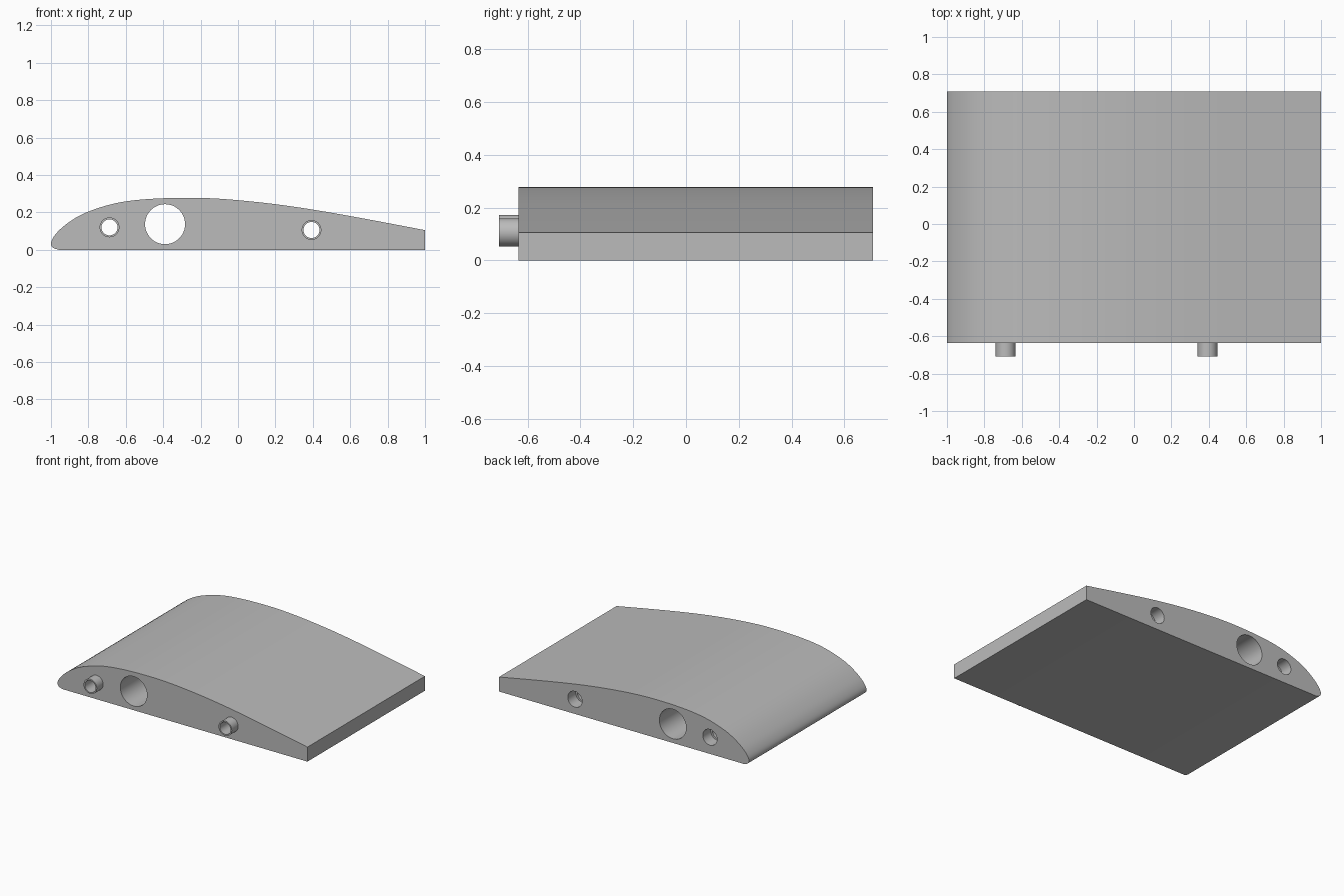
import bpy, bmesh, math
from mathutils import Vector

if "Cube" in bpy.data.objects:
    bpy.data.objects.remove(bpy.data.objects["Cube"])

FRONT, BACK, PEG_TIP = -0.635, 0.708, -0.708
BORE, PEG_R, SOCKET_R, SOCKET_DEPTH = 0.043, 0.053, 0.057, 0.09
PEGS = [("front_peg", -0.687, 0.12), ("rear_peg", 0.393, 0.106)]

grey = bpy.data.materials.new("plain_grey")
grey.use_nodes = True
grey.diffuse_color = (0.5, 0.5, 0.5, 1)
grey.node_tree.nodes["Principled BSDF"].inputs["Base Color"].default_value = (0.5, 0.5, 0.5, 1)


def make_object(name, bm):
    bmesh.ops.recalc_face_normals(bm, faces=bm.faces)
    mesh = bpy.data.meshes.new(name)
    bm.to_mesh(mesh)
    bm.free()
    mesh.materials.append(grey)
    obj = bpy.data.objects.new(name, mesh)
    bpy.context.collection.objects.link(obj)
    return obj


def prism(name, outline, y0, y1):
    """Extrude an x-z outline along y."""
    bm = bmesh.new()
    face = bm.faces.new([bm.verts.new((x, y0, z)) for x, z in outline])
    ext = bmesh.ops.extrude_face_region(bm, geom=[face], use_keep_orig=True)
    verts = [v for v in ext["geom"] if isinstance(v, bmesh.types.BMVert)]
    bmesh.ops.translate(bm, verts=verts, vec=(0, y1 - y0, 0))
    return make_object(name, bm)


def circle(x, z, r, n=48):
    return [(x + r * math.cos(math.tau * i / n), z + r * math.sin(math.tau * i / n)) for i in range(n)]


def spline(points, steps):
    """Smooth curve through the points."""
    p = [Vector(q) for q in points]
    p = [2 * p[0] - p[1]] + p + [2 * p[-1] - p[-2]]
    out = []
    for a, b, c, d in zip(p, p[1:], p[2:], p[3:]):
        for i in range(steps):
            t = i / steps
            out.append(0.5 * (2 * b + (c - a) * t + (2 * a - 5 * b + 4 * c - d) * t * t
                              + (3 * b - a - 3 * c + d) * t ** 3))
    return out + [p[-2]]


def activate(obj):
    bpy.ops.object.select_all(action="DESELECT")
    obj.select_set(True)
    bpy.context.view_layer.objects.active = obj


def cut(obj, outline, y0, y1):
    cutter = prism("cutter", outline, y0, y1)
    cutter.hide_render = True
    mod = obj.modifiers.new("hole", "BOOLEAN")
    mod.operation, mod.solver, mod.object = "DIFFERENCE", "EXACT", cutter
    activate(obj)
    bpy.ops.object.modifier_apply(modifier=mod.name)
    bpy.data.objects.remove(cutter)


# Wing section: flat underside, rounded nose, blunt tail
upper = spline([(-0.96, 0), (-0.99, 0.012), (-1, 0.035), (-0.985, 0.07), (-0.945, 0.115),
                (-0.87, 0.17), (-0.78, 0.212), (-0.65, 0.25), (-0.5, 0.27), (-0.3, 0.278),
                (-0.1, 0.273), (0.15, 0.25), (0.4, 0.215), (0.7, 0.162), (1, 0.105)], 4)
wing = prism("wing_section", [tuple(p) for p in upper] + [(1, 0)], FRONT, BACK)

# Spar hole, then a bore and a rear socket for each peg
cut(wing, circle(-0.39, 0.137, 0.107), -1, 1)
for name, x, z in PEGS:
    cut(wing, circle(x, z, BORE), -1, 1)
    cut(wing, circle(x, z, SOCKET_R), BACK - SOCKET_DEPTH, 1)

# Hollow pegs on the front end
tubes = []
for name, x, z in PEGS:
    peg = prism(name, circle(x, z, PEG_R), PEG_TIP, FRONT)
    cut(peg, circle(x, z, BORE), -1, 1)
    tubes.append(peg)

for obj in [wing] + tubes:
    activate(obj)
    bpy.ops.object.shade_smooth_by_angle(angle=math.radians(25))
